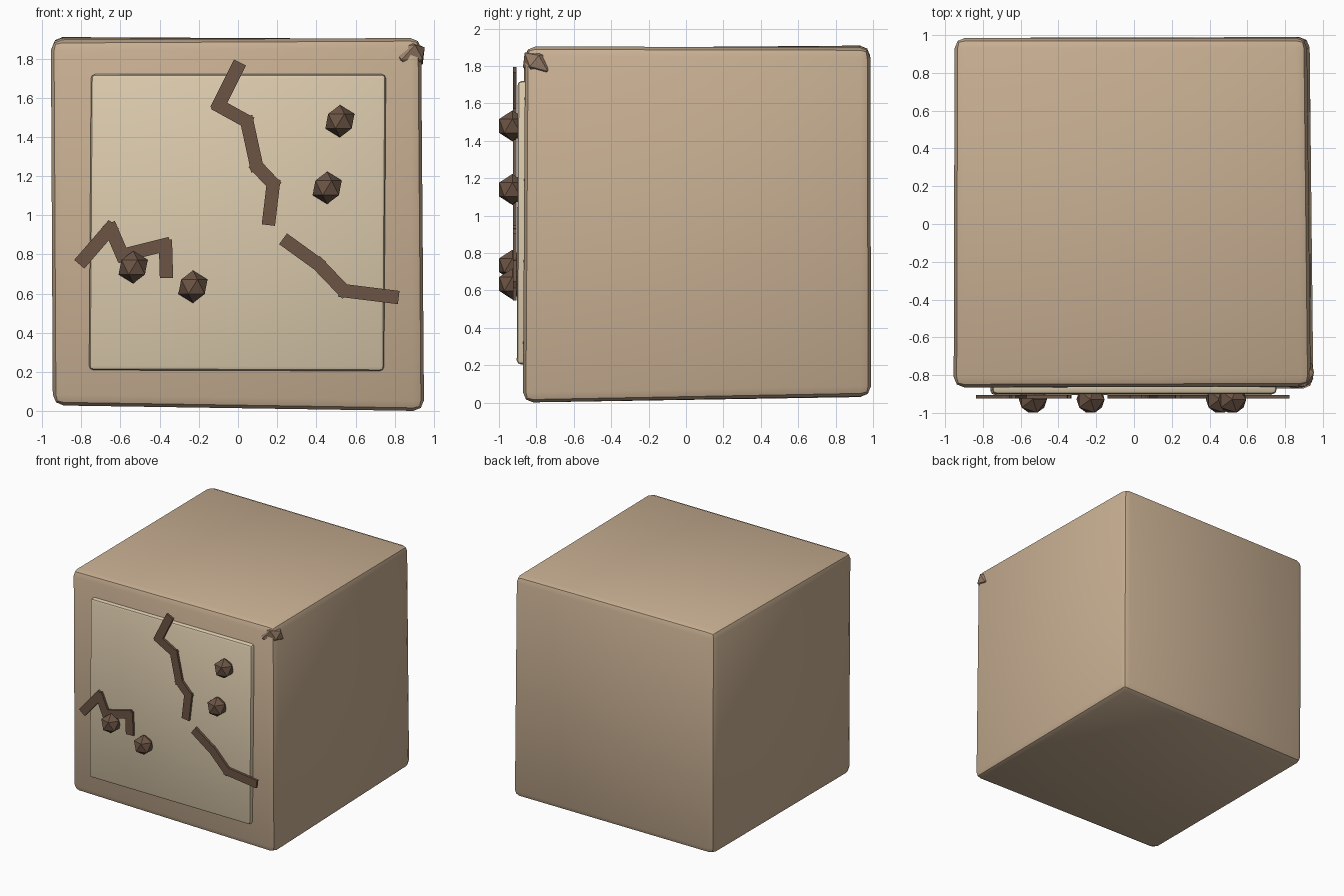
import bpy, bmesh, math, random
from mathutils import Vector, Matrix

if "Cube" in bpy.data.objects:
    bpy.data.objects.remove(bpy.data.objects["Cube"])

random.seed(4)


def material(name, rgb):
    m = bpy.data.materials.new(name)
    m.diffuse_color = (*rgb, 1)
    m.use_nodes = True
    m.node_tree.nodes["Principled BSDF"].inputs["Base Color"].default_value = m.diffuse_color
    return m


TAN = material("tan_crust", (0.58, 0.43, 0.29))
CREAM = material("cream_face", (0.72, 0.60, 0.42))
BROWN = material("brown_crack", (0.15, 0.09, 0.06))
CHIP = material("chip_brown", (0.32, 0.21, 0.14))


def finish(name, bm, mat, smooth=False):
    bmesh.ops.recalc_face_normals(bm, faces=bm.faces)
    me = bpy.data.meshes.new(name)
    bm.to_mesh(me)
    bm.free()
    me.materials.append(mat)
    ob = bpy.data.objects.new(name, me)
    bpy.context.collection.objects.link(ob)
    if smooth:
        bpy.ops.object.select_all(action='DESELECT')
        bpy.context.view_layer.objects.active = ob
        ob.select_set(True)
        bpy.ops.object.shade_smooth_by_angle(angle=math.radians(40))
    return ob


def rounded_box(name, corners, width, segments, mat):
    """Box with corners keyed by (x, y, z) sign, with bevelled edges."""
    bm = bmesh.new()
    bmesh.ops.create_cube(bm, size=2)
    for v in bm.verts:
        v.co = corners[tuple(int(round(c)) for c in v.co)]
    bmesh.ops.bevel(bm, geom=bm.edges[:], offset=width, segments=segments,
                    profile=0.5, affect='EDGES')
    return finish(name, bm, mat, smooth=True)


# Slightly uneven block
rounded_box("block", {
    (-1, -1, -1): (-0.945, -0.865, 0.03), (1, -1, -1): (0.95, -0.872, 0.0),
    (-1, 1, -1): (-0.945, 0.985, 0.03), (1, 1, -1): (0.93, 0.99, 0.035),
    (-1, -1, 1): (-0.955, -0.865, 1.895), (1, -1, 1): (0.935, -0.86, 1.905),
    (-1, 1, 1): (-0.95, 0.985, 1.91), (1, 1, 1): (0.915, 0.985, 1.90),
}, 0.055, 2, TAN)

# Pale front panel
rounded_box("front_panel", {
    (-1, -1, -1): (-0.76, -0.905, 0.21), (1, -1, -1): (0.745, -0.905, 0.205),
    (-1, 1, -1): (-0.76, -0.83, 0.21), (1, 1, -1): (0.745, -0.83, 0.205),
    (-1, -1, 1): (-0.75, -0.90, 1.72), (1, -1, 1): (0.755, -0.90, 1.72),
    (-1, 1, 1): (-0.75, -0.83, 1.72), (1, 1, 1): (0.755, -0.83, 1.72),
}, 0.022, 2, CREAM)


# Cracks: chains of flat bars
def crack(name, points):
    bm = bmesh.new()
    last = len(points) - 2
    for i, (a, b) in enumerate(zip(points, points[1:])):
        a, b = Vector((a[0], -0.915, a[1])), Vector((b[0], -0.915, b[1]))
        d = (b - a).normalized()
        if i > 0:
            a = a - d * 0.025
        if i < last:
            b = b + d * 0.025
        turn = Matrix.Rotation(-math.atan2(d.z, d.x), 4, 'Y')
        size = Matrix.Diagonal(((b - a).length, 0.02, 0.068, 1))
        bmesh.ops.create_cube(bm, size=1, matrix=Matrix.Translation((a + b) / 2) @ turn @ size)
    finish(name, bm, BROWN)


crack("upper_crack", [(0.01, 1.78), (-0.10, 1.56), (0.045, 1.48), (0.095, 1.25), (0.18, 1.16), (0.155, 0.95)])
crack("right_crack", [(0.23, 0.88), (0.41, 0.75), (0.54, 0.615), (0.82, 0.58)])
crack("left_crack", [(-0.81, 0.75), (-0.65, 0.935), (-0.59, 0.795), (-0.37, 0.85), (-0.365, 0.68)])


# Low-poly pores and corner chips
def nugget(name, centre, radius, mat, jitter=0.0):
    bm = bmesh.new()
    bmesh.ops.create_icosphere(bm, subdivisions=1, radius=radius,
                               matrix=Matrix.Translation(centre))
    for v in bm.verts:
        v.co += Vector([random.uniform(-jitter, jitter) for _ in range(3)])
    finish(name, bm, mat)


for i, (x, z) in enumerate([(0.52, 1.48), (0.455, 1.14), (-0.535, 0.735), (-0.23, 0.635)]):
    nugget(f"pore_{i + 1}", (x, -0.928, z), 0.083, BROWN)

nugget("top_corner_chip", (0.865, -0.80, 1.825), 0.09, CHIP, 0.015)
nugget("left_edge_chip", (-0.875, -0.795, 0.39), 0.075, CHIP, 0.01)
